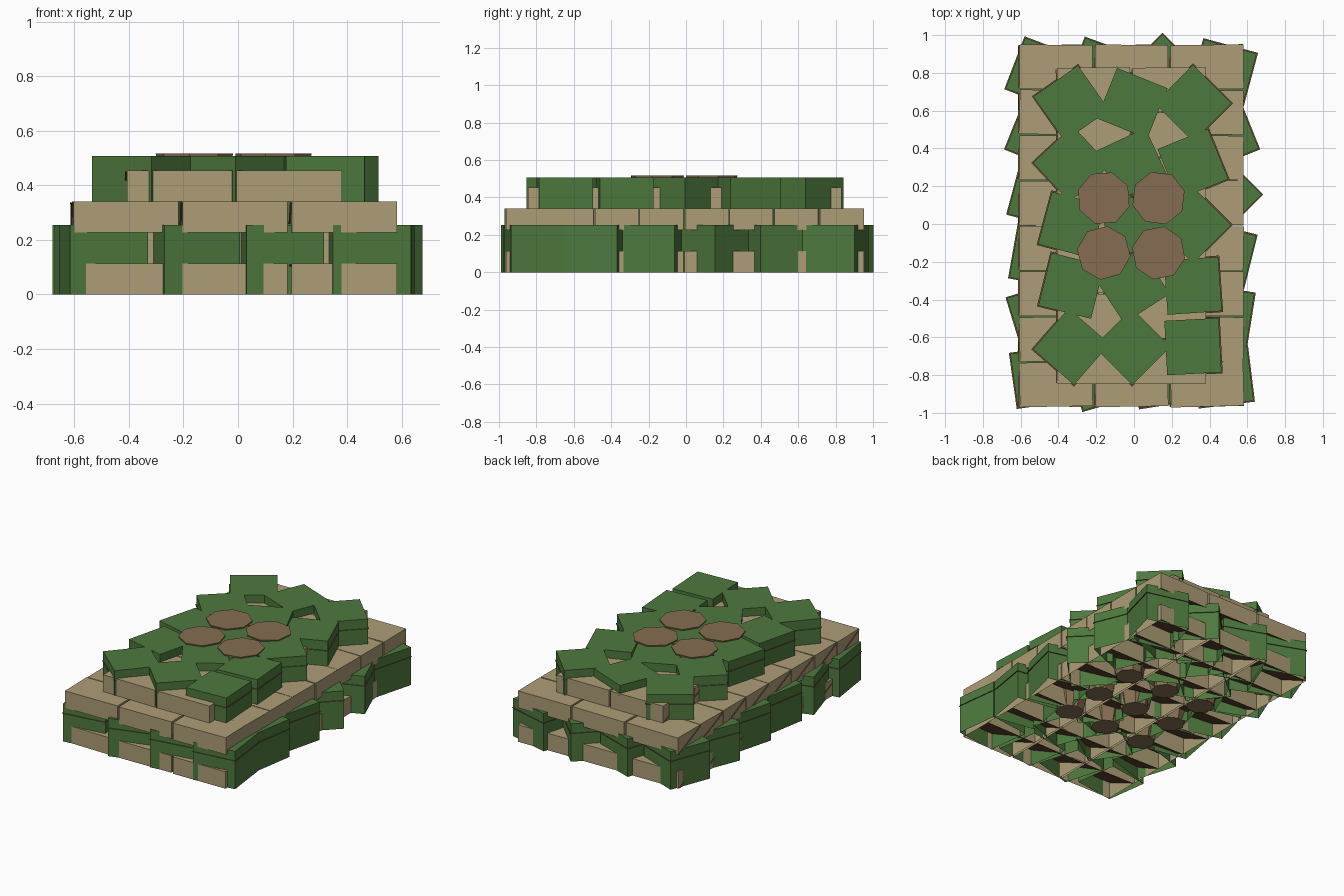
import bpy, bmesh, random
from math import radians, pi
from mathutils import Matrix

random.seed(4)
cube = bpy.data.objects.get("Cube")
if cube:
    bpy.data.objects.remove(cube, do_unlink=True)


def material(name, rgb):
    m = bpy.data.materials.new(name)
    m.use_nodes = True
    m.diffuse_color = (*rgb, 1)
    m.node_tree.nodes["Principled BSDF"].inputs["Base Color"].default_value = (*rgb, 1)
    return m


TAN = material("tan", (0.42, 0.34, 0.185))
GREEN = material("green", (0.075, 0.19, 0.047))
BROWN = material("brown", (0.24, 0.155, 0.085))
DARK = material("dark_brown", (0.16, 0.085, 0.04))


def finish(name, bm, *mats):
    mesh = bpy.data.meshes.new(name)
    bm.to_mesh(mesh)
    bm.free()
    for mat in mats:
        mesh.materials.append(mat)
    obj = bpy.data.objects.new(name, mesh)
    bpy.context.collection.objects.link(obj)
    return obj


def open_box(bm, center, size, angle):
    """Box standing on the given point, without a bottom face; returns its frame."""
    frame = Matrix.Translation(center) @ Matrix.Rotation(radians(angle), 4, 'Z')
    m = frame @ Matrix.Translation((0, 0, size[2] / 2)) @ Matrix.Diagonal((*size, 1))
    verts = bmesh.ops.create_cube(bm, size=1, matrix=m)["verts"]
    faces = {f for v in verts for f in v.link_faces}
    bottom = min(faces, key=lambda f: f.calc_center_median().z)
    bmesh.ops.delete(bm, geom=[bottom], context='FACES_ONLY')
    return frame


def panel(bm, frame, corners):
    """Thin dark sheet inside a box."""
    face = bm.faces.new([bm.verts.new(c) for c in corners])
    bmesh.ops.transform(bm, matrix=frame, verts=face.verts)
    face.material_index = 1


def centred(count, step):
    return [(i - (count - 1) / 2) * step for i in range(count)]


# Four courses of tan blocks, alternately wide and narrow, each with a sloping sheet
COURSE = 0.1135
L, W = 0.193, 0.1175
for level in range(4):
    cols, rows = (3, 8) if level % 2 == 0 else (2, 7)
    bm = bmesh.new()
    for x in centred(cols, 0.4):
        for y in centred(rows, 0.24):
            frame = open_box(bm, (x - 0.013, y - 0.009, level * COURSE),
                             (2 * L, 2 * W, COURSE), random.uniform(-1.5, 1.5))
            low, high = 0.004, COURSE - 0.004
            panel(bm, frame, [(-L - 0.007, W - 0.004, low), (L - 0.007, W - 0.004, low),
                              (L - 0.007, 0.004 - W, high), (-L - 0.007, 0.004 - W, high)])
    finish(f"block_course_{level + 1}", bm, TAN, DARK)

# Two layers of turned green crates; one list of angles per column, front to back
LOWER = [[8, 17, -10, -15, -22, -21],
         [16, 35, 10, -25, 40, -20],
         [9, 20, 45, 15, -30, 45],
         [7, -9, -14, 45, 22, -15]]
UPPER = [[49, -14, -15, 43, 35],
         [45, 33, 10, 25, -22],
         [3, 4, 45, 22, 45]]
STEP, CRATE = 0.322, 0.2535
RIM = 0.15
for name, grid, base in (("lower_crates", LOWER, 0), ("upper_crates", UPPER, CRATE)):
    bm = bmesh.new()
    for x, angles in zip(centred(len(grid), STEP), grid):
        for y, angle in zip(centred(len(angles), STEP), angles):
            frame = open_box(bm, (x - 0.01, y - 0.005, base), (0.288, 0.288, CRATE), angle)
            panel(bm, frame, [(sx * RIM, sy * RIM, CRATE * 0.75)
                              for sx, sy in ((-1, -1), (-1, 1), (1, 1), (1, -1))])
    finish(name, bm, GREEN, DARK)

# Eight-sided tapered tubs: nine below, four on top
TUB = 0.258
for name, count, base in (("lower_tubs", 3, 0), ("upper_tubs", 2, TUB)):
    bm = bmesh.new()
    for x in centred(count, 0.29):
        for y in centred(count, 0.29):
            turn = Matrix.Rotation(pi / 8 + random.uniform(-0.3, 0.3), 4, 'Z')
            bmesh.ops.create_cone(
                bm, cap_ends=True, segments=8, radius1=0.088, radius2=0.143, depth=TUB,
                matrix=Matrix.Translation((x - 0.015, y - 0.008, base + TUB / 2)) @ turn)
    finish(name, bm, BROWN)
